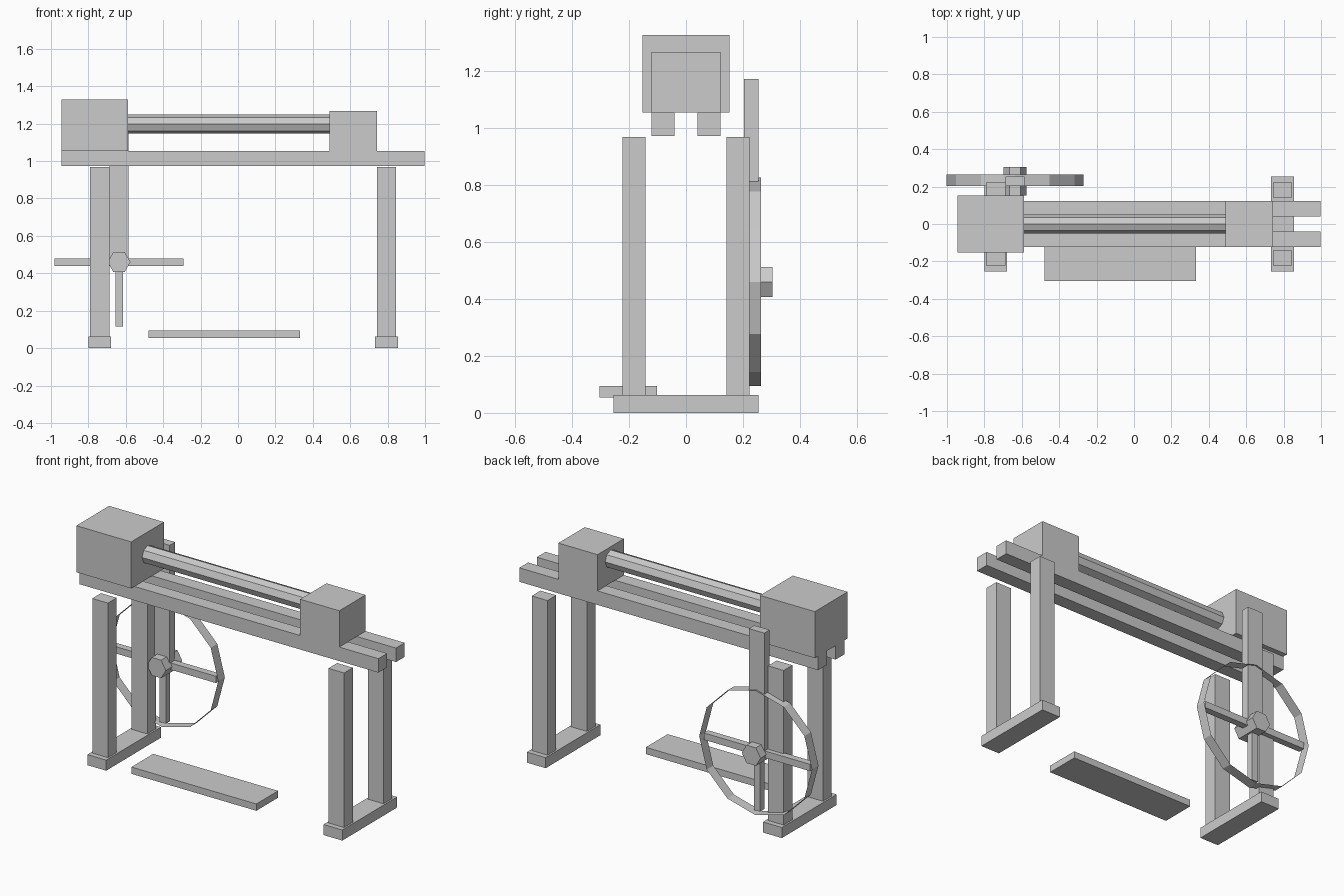
import bpy
import bmesh
from math import cos, sin, tau
from mathutils import Vector

cube = bpy.data.objects.get("Cube")
if cube:
    bpy.data.objects.remove(cube, do_unlink=True)

grey = bpy.data.materials.new("plain_grey")
grey.use_nodes = True
grey.diffuse_color = (0.6, 0.6, 0.6, 1)
grey.node_tree.nodes["Principled BSDF"].inputs["Base Color"].default_value = (0.6, 0.6, 0.6, 1)


def add_object(name, bm):
    mesh = bpy.data.meshes.new(name)
    bm.to_mesh(mesh)
    bm.free()
    mesh.materials.append(grey)
    obj = bpy.data.objects.new(name, mesh)
    bpy.context.collection.objects.link(obj)
    return obj


def box(name, xs, ys, zs):
    """Box spanning the given (min, max) ranges."""
    bm = bmesh.new()
    bmesh.ops.create_cube(bm, size=1)
    for v in bm.verts:
        v.co = [(a + b) / 2 + c * (b - a) for (a, b), c in zip((xs, ys, zs), v.co)]
    return add_object(name, bm)


def prism(name, centre, radius, depth, sides, axis, capped=True):
    """Regular prism along x or y, with a corner on each cross axis."""
    bm = bmesh.new()
    rings = []
    for end in (-depth / 2, depth / 2):
        ring = []
        for i in range(sides):
            u, w = radius * cos(tau * i / sides), radius * sin(tau * i / sides)
            offset = (end, u, w) if axis == "x" else (u, end, w)
            ring.append(bm.verts.new(Vector(centre) + Vector(offset)))
        rings.append(ring)
    a, b = rings
    for i in range(sides):
        j = (i + 1) % sides
        bm.faces.new((a[i], a[j], b[j], b[i]))
    if capped:
        bm.faces.new(a)
        bm.faces.new(b)
    bmesh.ops.recalc_face_normals(bm, faces=bm.faces)
    return add_object(name, bm)


# Two bed rails with a gap between them
for side, ys in (("front", (-0.122, -0.041)), ("back", (0.041, 0.122))):
    box(side + "_bed_rail", (-0.943, 0.997), ys, (0.973, 1.055))

# Headstock, tailstock and the bar held between them
box("headstock", (-0.943, -0.587), (-0.152, 0.152), (1.055, 1.328))
box("tailstock", (0.489, 0.743), (-0.122, 0.122), (1.055, 1.268))
prism("workpiece", (-0.049, 0, 1.198), 0.051, 1.076, 8, "x")

# Leg frames: a foot with two uprights at each end
for side, x in (("right", -0.739), ("left", 0.794)):
    box(side + "_foot", (x - 0.061, x + 0.061), (-0.254, 0.254), (0, 0.062))
    for place, ys in (("front", (-0.223, -0.142)), ("back", (0.142, 0.223))):
        box(f"{side}_{place}_leg", (x - 0.051, x + 0.051), ys, (0.062, 0.969))

# Drive post and flywheel with an open, thin rim
wx, wy, wz = -0.636, 0.231, 0.46
box("drive_post", (wx - 0.05, wx + 0.05), (0.204, 0.254), (wz, 1.172))
prism("flywheel_rim", (wx, wy + 0.002, wz), 0.366, 0.061, 12, "y", capped=False)
prism("flywheel_hub", (wx, 0.228, wz), 0.061, 0.152, 6, "y")
ys = (wy - 0.02, wy + 0.02)
box("horizontal_spoke", (wx - 0.345, wx + 0.345), ys, (wz - 0.02, wz + 0.02))
box("vertical_spoke", (wx - 0.02, wx + 0.02), ys, (wz - 0.345, wz + 0.345))

# Foot treadle
box("treadle", (-0.479, 0.332), (-0.304, -0.102), (0.054, 0.094))
